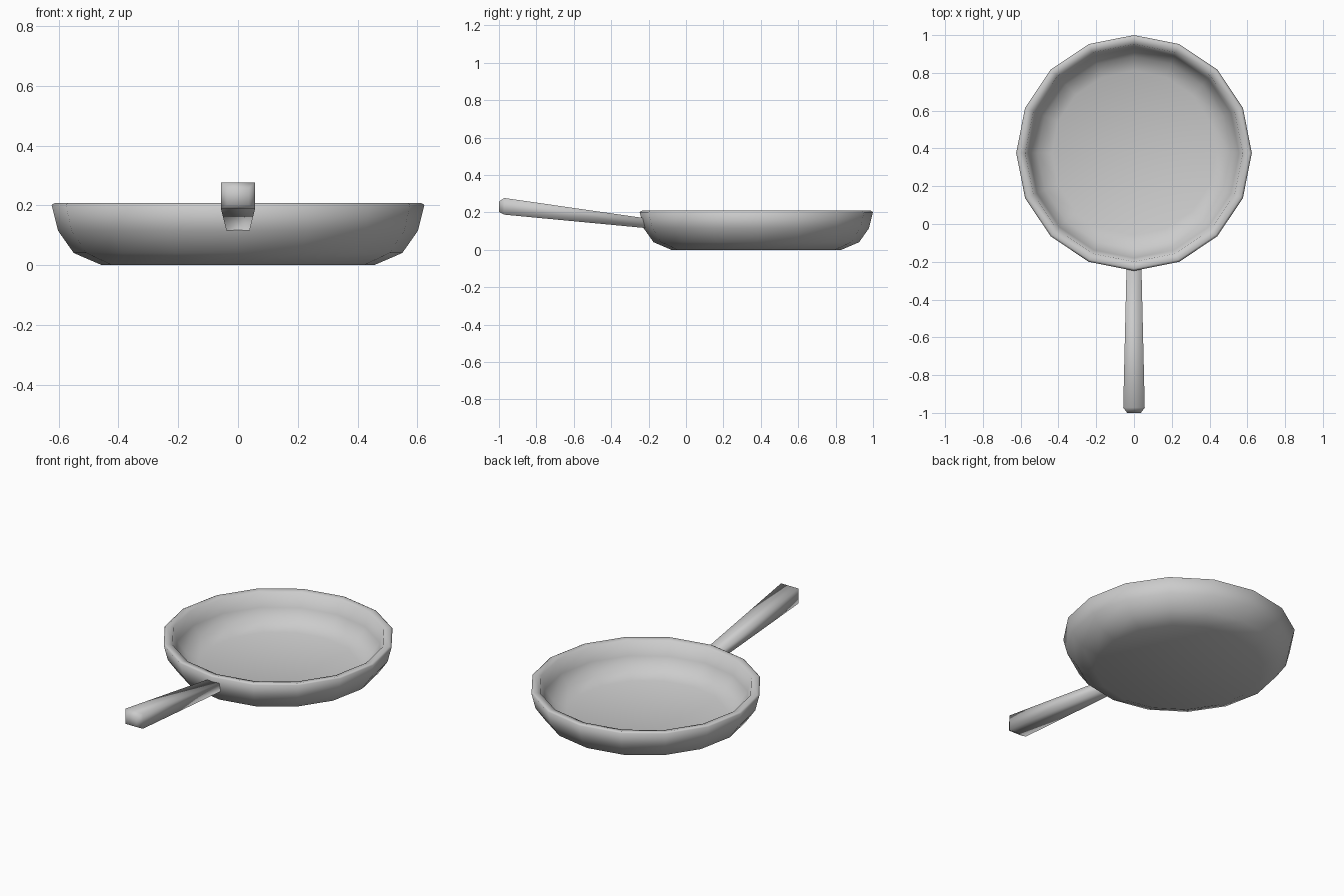
import bpy, bmesh, math

if "Cube" in bpy.data.objects:
    bpy.data.objects.remove(bpy.data.objects["Cube"])

CY, SIDES = 0.376, 16


def finish(name, bm):
    bmesh.ops.recalc_face_normals(bm, faces=bm.faces)
    mesh = bpy.data.meshes.new(name)
    bm.to_mesh(mesh)
    bm.free()
    for p in mesh.polygons:
        p.use_smooth = True
    obj = bpy.data.objects.new(name, mesh)
    bpy.context.collection.objects.link(obj)
    return obj


def loft(bm, rings):
    """Skin closed rings in order and cap both ends."""
    vs = [[bm.verts.new(p) for p in ring] for ring in rings]
    n = len(vs[0])
    for a, b in zip(vs, vs[1:]):
        for i in range(n):
            j = (i + 1) % n
            bm.faces.new((a[i], a[j], b[j], b[i]))
    bm.faces.new(vs[0])
    bm.faces.new(vs[-1])


# Pan body: outside wall, rim, inside wall, floor (radius, height)
profile = [(0.455, 0.0), (0.55, 0.041), (0.602, 0.115), (0.624, 0.202),
           (0.612, 0.209), (0.576, 0.202), (0.556, 0.122), (0.51, 0.06),
           (0.435, 0.03)]
bm = bmesh.new()
loft(bm, [[(r * math.cos(math.tau * i / SIDES),
            CY + r * math.sin(math.tau * i / SIDES), z)
           for i in range(SIDES)] for r, z in profile])
finish("pan_body", bm)

# Handle: tapered bar with a chamfered end (y, half width, bottom, top)
sections = [(-0.212, 0.039, 0.116, 0.168), (-0.972, 0.057, 0.188, 0.277),
            (-1.0, 0.036, 0.203, 0.258)]
bm = bmesh.new()
loft(bm, [[(-w, y, lo), (w, y, lo), (w, y, hi), (-w, y, hi)]
          for y, w, lo, hi in sections])
finish("handle", bm)
